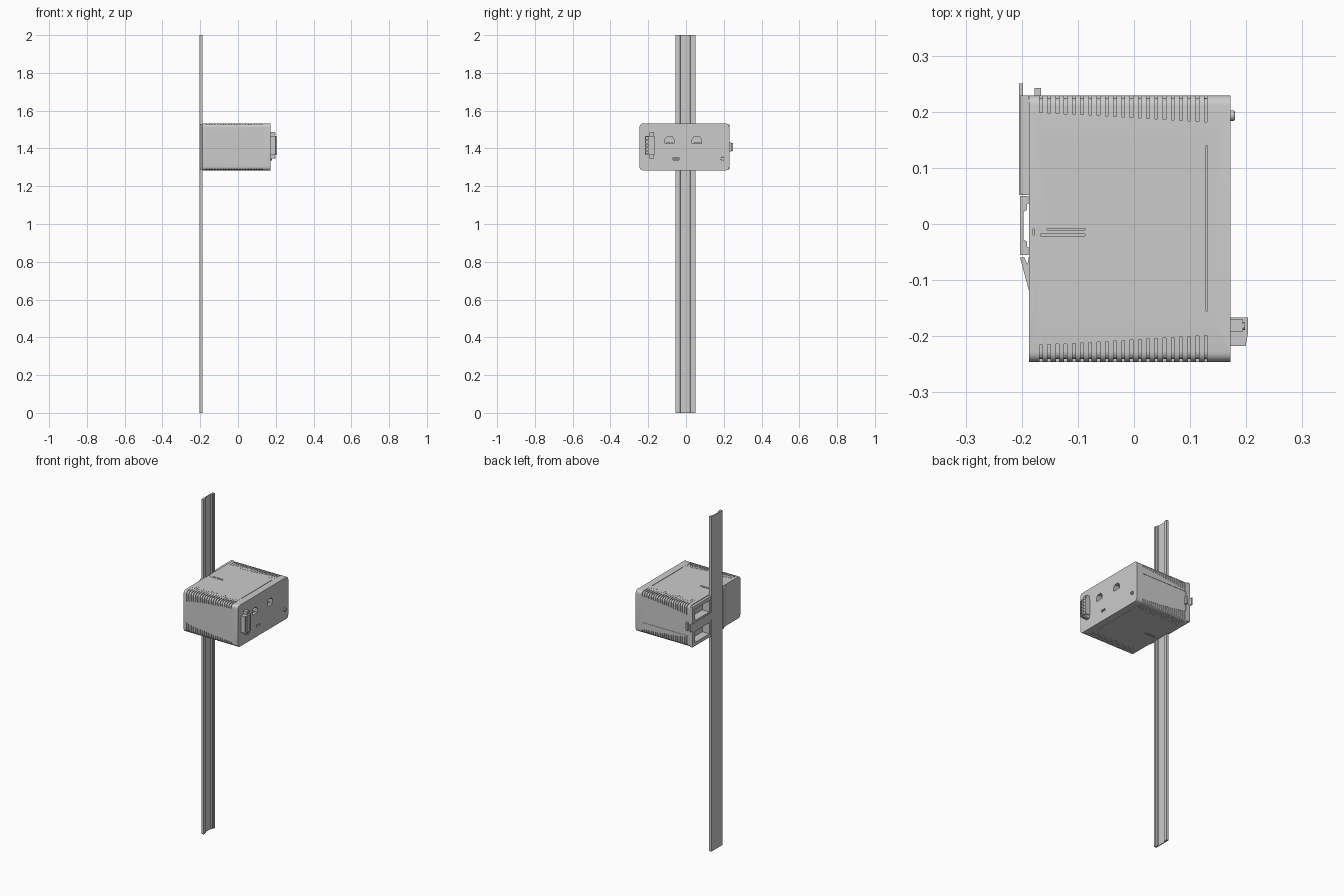
import bpy, bmesh, math

if "Cube" in bpy.data.objects:
    bpy.data.objects.remove(bpy.data.objects["Cube"])

X0, X1 = -0.187, 0.172
Y0, Y1 = -0.246, 0.229
Z0, Z1 = 1.284, 1.532
ZM = (Z0 + Z1) / 2
R, D = 0.018, 0.005          # edge radius, groove depth


def finish(bm, name, angle=30):
    bmesh.ops.recalc_face_normals(bm, faces=bm.faces)
    me = bpy.data.meshes.new(name)
    bm.to_mesh(me)
    bm.free()
    ob = bpy.data.objects.new(name, me)
    bpy.context.collection.objects.link(ob)
    bpy.ops.object.select_all(action='DESELECT')
    ob.select_set(True)
    bpy.context.view_layer.objects.active = ob
    if angle:
        bpy.ops.object.shade_smooth_by_angle(angle=math.radians(angle))
    return ob


def add_prism(bm, pts, vec):
    """Closed polygon of 3D points swept along vec."""
    a = [bm.verts.new(p) for p in pts]
    b = [bm.verts.new([p[i] + vec[i] for i in range(3)]) for p in pts]
    n = len(pts)
    bm.faces.new(a)
    bm.faces.new(b[::-1])
    for i in range(n):
        bm.faces.new((a[i], b[i], b[(i + 1) % n], a[(i + 1) % n]))


def add_box(bm, x, y, z):
    add_prism(bm, [(x[0], y[0], z[0]), (x[1], y[0], z[0]), (x[1], y[1], z[0]), (x[0], y[1], z[0])],
              (0, 0, z[1] - z[0]))


def add_xy(bm, pts, z):
    add_prism(bm, [(p[0], p[1], z[0]) for p in pts], (0, 0, z[1] - z[0]))


def disc(y, z, r, n=16):
    return [(y + r * math.cos(i * math.tau / n), z + r * math.sin(i * math.tau / n)) for i in range(n)]


def add_yz(bm, pts, x):
    add_prism(bm, [(x[0], p[0], p[1]) for p in pts], (x[1] - x[0], 0, 0))


def cut(ob, bm):
    cutter = finish(bm, "cutter", 0)
    cutter.hide_render = True
    bpy.context.view_layer.objects.active = ob
    m = ob.modifiers.new("cut", 'BOOLEAN')
    m.operation = 'DIFFERENCE'
    m.solver = 'EXACT'
    m.object = cutter
    bpy.ops.object.modifier_apply(modifier=m.name)
    bpy.data.objects.remove(cutter)


# Mounting rail: flat back with an open channel and stepped lips
bm = bmesh.new()
add_xy(bm, [(-.203, -.055), (-.203, .050), (-.188, .050), (-.188, .036), (-.191, .036), (-.191, .025),
            (-.197, .022), (-.197, -.028), (-.191, -.031), (-.191, -.041), (-.188, -.041), (-.188, -.055)], (0, 2))
finish(bm, "mounting_rail")

# Housing with rounded long edges
bm = bmesh.new()
add_box(bm, (X0, X1), (Y0, Y1), (Z0, Z1))
edges = [e for e in bm.edges if abs(e.verts[0].co.x - e.verts[1].co.x) > .1]
bmesh.ops.bevel(bm, geom=edges, offset=R, segments=5, profile=0.5, affect='EDGES')
housing = finish(bm, "housing")

# Recessed side panel, rear pockets, sockets and seams
bm = bmesh.new()
add_box(bm, (-.175, .128), (Y1 - .002, Y1 + .02), (Z0 + .065, Z1 - .065))
for z in ((Z0 + .025, 1.375), (1.44, Z1 - .025)):
    add_box(bm, (X0 - .02, X0 + .03), (.07, .205), z)
for y in (-.087, .057):                       # network sockets with clipped upper corners
    add_yz(bm, [(y - .024, 1.426), (y + .024, 1.426), (y + .024, 1.448), (y + .014, 1.463),
                (y - .014, 1.463), (y - .024, 1.448)], (X1 - .04, X1 + .02))
add_box(bm, (X1 - .02, X1 + .02), (-.069, -.038), (1.338, 1.352))
for z in ((Z1 - .004, Z1 + .01), (Z0 - .01, Z0 + .004)):
    add_box(bm, (.128, .131), (-.155, .14), z)
    add_box(bm, (-.167, -.087), (-.021, -.018), z)
    add_box(bm, (-.155, -.087), (-.011, -.008), z)
    add_box(bm, (-.180, -.177), (-.02, -.009), z)
cut(housing, bm)

# Ventilation grooves wrapping all four long edges
bm = bmesh.new()
N = 21
for i in range(N):
    t = i / (N - 1)
    x = -.166 + t * .294
    side = Z1 - (1.471 + .037 * t ** .65)     # curved lower limit on the side walls
    top = .030 + .017 * t
    arc = [(R - (R - D) * math.sin(a), R - (R - D) * math.cos(a))
           for a in [k * math.pi / 8 for k in range(5)]]
    prof = [(-.01, -.01), (.074, -.01), (.074, .0004), (top, .0012), (top, D)] + arc + [(D, side), (-.01, side)]
    for ya, sy in ((Y0, 1), (Y1, -1)):
        for za, sz in ((Z0, 1), (Z1, -1)):
            add_yz(bm, [(ya + sy * u, za + sz * v) for u, v in prof], (x - .0025, x + .0025))
cut(housing, bm)

# Rear spacer frame above the rail, with two open pockets
bm = bmesh.new()
add_xy(bm, [(-.203, .055), (-.203, Y1), (X0, Y1), (X0, .052), (-.198, .052)], (Z0 + .004, Z1 - .004))
frame = finish(bm, "rear_frame")
bm = bmesh.new()
for z in ((Z0 + .025, 1.375), (1.44, Z1 - .025)):
    add_box(bm, (-.22, -.17), (.07, .205), z)
cut(frame, bm)

# Lower hook gripping the rail
bm = bmesh.new()
add_xy(bm, [(-.203, -.060), (-.195, -.060), (-.190, -.072), (X0, -.056), (X0 + .002, -.12), (X0, -.12)],
       (Z0 + .004, Z1 - .004))
finish(bm, "rail_hook")

# Release slider and its pull tabs
bm = bmesh.new()
add_box(bm, (-.205, -.198), (.052, .250), (1.387, 1.430))
add_box(bm, (-.177, -.166), (Y1 - .01, .242), (1.385, 1.432))
finish(bm, "release_slider")

# Terminal block with screws and wire entries
bm = bmesh.new()
add_xy(bm, [(X1 - .004, -.167), (.203, -.167), (.203, -.195), (.199, -.217), (X1 - .004, -.217)], (1.366, 1.466))
add_box(bm, (X1 - .004, .194), (-.192, -.170), (1.346, 1.486))
block = finish(bm, "terminal_block")
bm = bmesh.new()
for i in range(5):
    z = 1.378 + i * .019
    add_box(bm, (.190, .22), (-.212, -.198), (z - .006, z + .006))
    add_yz(bm, disc(-.182, z, .007), (.197, .22))
cut(block, bm)
bm = bmesh.new()
for i in range(5):
    add_yz(bm, disc(-.182, 1.378 + i * .019, .0055), (.19, .2005))
for z in (1.355, 1.477):
    add_yz(bm, disc(-.182, z, .007), (.19, .198))
finish(bm, "terminal_screws")

# Domed earth screw with a driver slot
bm = bmesh.new()
add_yz(bm, disc(.193, 1.345, .0095, 20), (X1 - .004, .180))
rim = [e for e in bm.edges if all(v.co.x > .179 for v in e.verts)]
bmesh.ops.bevel(bm, geom=rim, offset=.003, segments=3, profile=0.5, affect='EDGES')
screw = finish(bm, "earth_screw")
bm = bmesh.new()
add_box(bm, (.177, .19), (.180, .206), (1.3435, 1.3465))
cut(screw, bm)

# Contacts inside the sockets and the indicator window
bm = bmesh.new()
for y in (-.087, .057):
    for k in range(8):
        yy = y - .0175 + k * .005
        add_box(bm, (X1 - .038, X1 - .012), (yy - .001, yy + .001), (1.430, 1.433))
finish(bm, "socket_contacts")
bm = bmesh.new()
add_box(bm, (X1 - .018, X1 - .006), (-.066, -.041), (1.341, 1.349))
finish(bm, "switch_insert")
